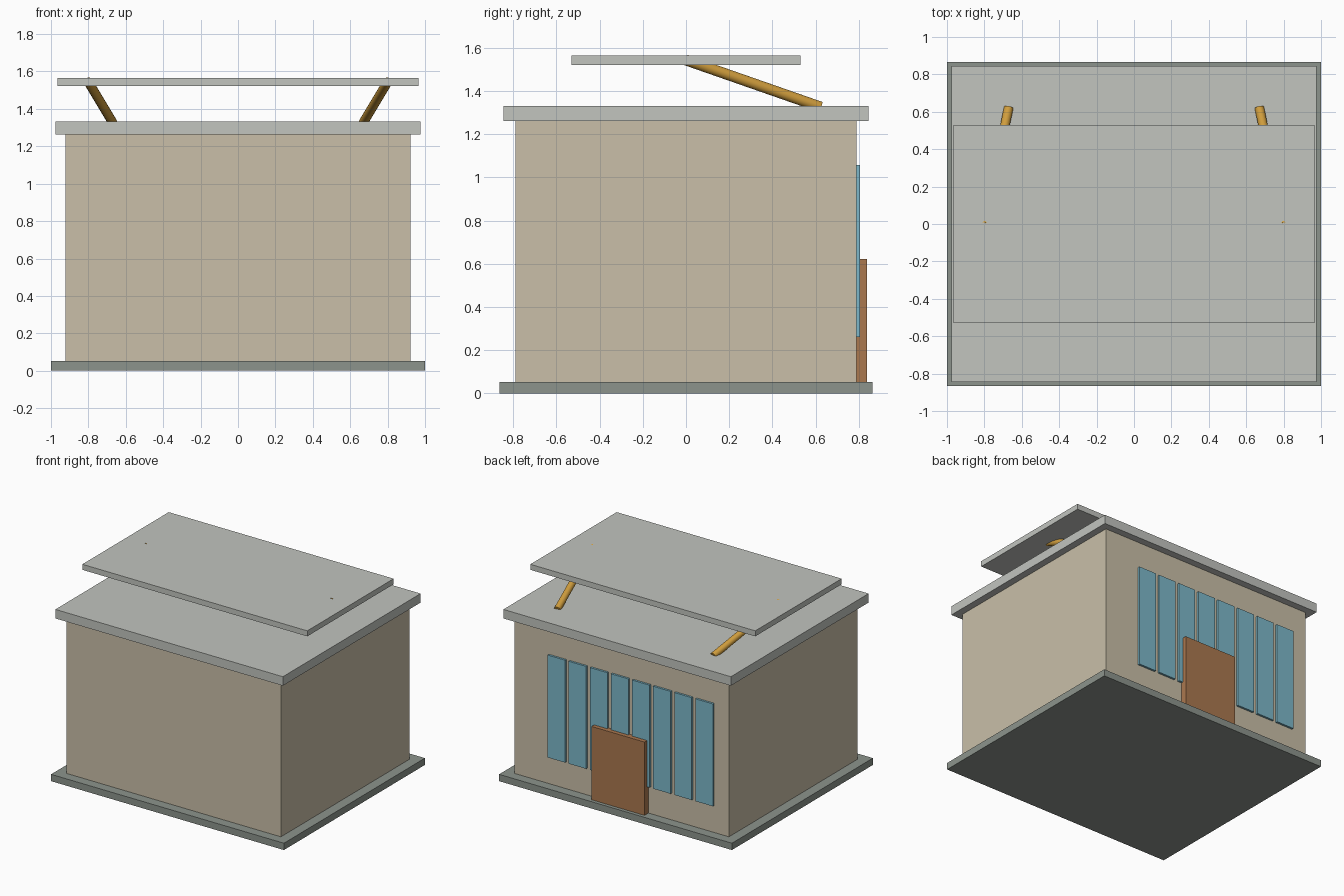
import bpy
from mathutils import Vector

cube = bpy.data.objects.get("Cube")
if cube:
    bpy.data.objects.remove(cube, do_unlink=True)


def material(name, colour):
    mat = bpy.data.materials.new(name)
    mat.use_nodes = True
    rgba = (*colour, 1)
    mat.diffuse_color = rgba
    mat.node_tree.nodes["Principled BSDF"].inputs["Base Color"].default_value = rgba
    return mat


def box(name, mat, x, y, z):
    """Box spanning the given (min, max) ranges."""
    spans = (x, y, z)
    bpy.ops.mesh.primitive_cube_add(size=1, location=[(a + b) / 2 for a, b in spans])
    obj = bpy.context.object
    obj.name = name
    obj.scale = [b - a for a, b in spans]
    bpy.ops.object.transform_apply(location=False, rotation=False, scale=True)
    obj.data.materials.append(mat)
    return obj


def rod(name, mat, start, end, radius):
    """Smooth round bar between two points."""
    start, end = Vector(start), Vector(end)
    axis = end - start
    bpy.ops.mesh.primitive_cylinder_add(
        vertices=32, radius=radius, depth=axis.length, location=(start + end) / 2,
        rotation=axis.to_track_quat("Z", "Y").to_euler())
    obj = bpy.context.object
    obj.name = name
    obj.data.materials.append(mat)
    bpy.ops.object.shade_smooth_by_angle()
    return obj


plaster = material("tan plaster", (0.586, 0.521, 0.393))
concrete = material("light grey concrete", (0.538, 0.554, 0.522))
stone = material("dark grey stone", (0.264, 0.296, 0.264))
glass = material("blue glass", (0.205, 0.477, 0.587))
wood = material("brown wood", (0.406, 0.188, 0.078))
brass = material("golden brass", (0.638, 0.342, 0.047))

# Main building
box("foundation", stone, (-1, 1), (-0.865, 0.865), (0, 0.053))
box("walls", plaster, (-0.922, 0.922), (-0.79, 0.79), (0.053, 1.262))
box("roof_slab", concrete, (-0.977, 0.977), (-0.845, 0.845), (1.262, 1.332))

# Raised canopy on two leaning struts
box("canopy", concrete, (-0.966, 0.966), (-0.53, 0.53), (1.522, 1.565))
for side, label in ((1, "left"), (-1, "right")):
    rod("strut_" + label, brass, (side * 0.8, 0, 1.544), (side * 0.67, 0.622, 1.327), 0.025)

# Row of tall windows on the back wall
for i in range(8):
    x = -0.795 + i * 0.1814
    box(f"window_{i + 1}", glass, (x, x + 0.15), (0.78, 0.806), (0.262, 1.057))

# Door
box("door", wood, (-0.23, 0.225), (0.78, 0.838), (0.053, 0.622))
